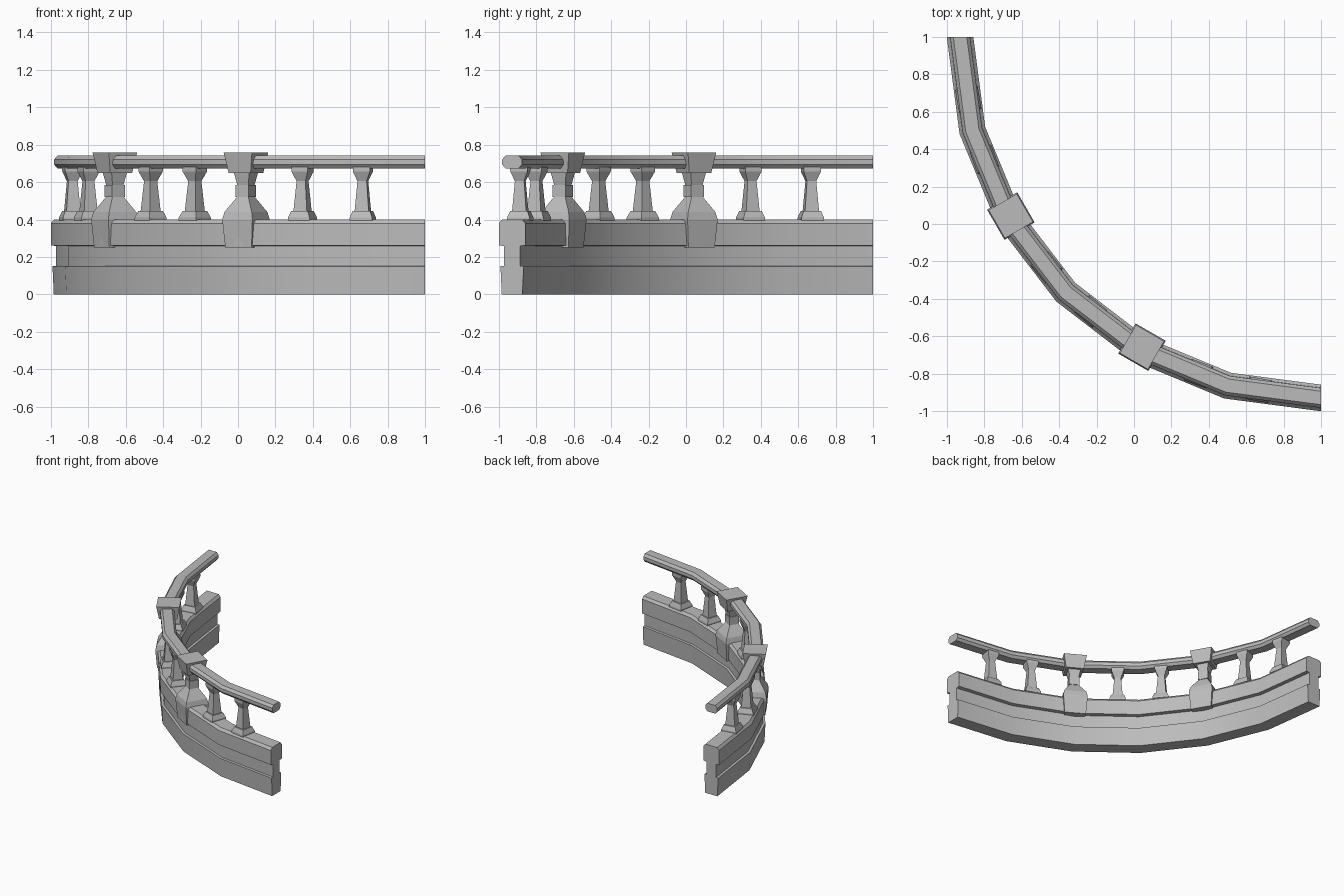
import bpy, bmesh
from math import sin, cos, radians

cube = bpy.data.objects.get("Cube")
if cube:
    bpy.data.objects.remove(cube, do_unlink=True)

stone = bpy.data.materials.new("grey stone")
stone.use_nodes = True
GREY = (0.5, 0.5, 0.5, 1)
stone.diffuse_color = GREY
stone.node_tree.nodes["Principled BSDF"].inputs["Base Color"].default_value = GREY

CENTRE = 1.0        # the arc is centred on x = y = 1
MID = 1.93          # corner radius of the wall's middle line
STAND = 1.915       # radius on which posts and balusters stand


def finish(name, bm, smooth=False):
    bmesh.ops.recalc_face_normals(bm, faces=bm.faces)
    mesh = bpy.data.meshes.new(name)
    bm.to_mesh(mesh)
    bm.free()
    mesh.materials.append(stone)
    obj = bpy.data.objects.new(name, mesh)
    bpy.context.collection.objects.link(obj)
    if smooth:
        bpy.ops.object.select_all(action='DESELECT')
        obj.select_set(True)
        bpy.context.view_layer.objects.active = obj
        bpy.ops.object.shade_smooth_by_angle(angle=radians(30))
    return obj


def swept_arc(name, half_profile, steps=6):
    """Mirror a (half width, height) outline and sweep it round a quarter turn."""
    outline = half_profile + [(-w, z) for w, z in reversed(half_profile)]
    bm = bmesh.new()
    rings = []
    for i in range(steps + 1):
        a = radians(90 * i / steps)
        rings.append([bm.verts.new((CENTRE - (MID + w) * sin(a),
                                    CENTRE - (MID + w) * cos(a), z))
                      for w, z in outline])
    n = len(outline)
    for lo, hi in zip(rings, rings[1:]):
        for j in range(n):
            k = (j + 1) % n
            bm.faces.new((lo[j], lo[k], hi[k], hi[j]))
    bm.faces.new(rings[0])
    bm.faces.new(rings[-1])
    return finish(name, bm, smooth=True)


def square_column(name, levels, degrees):
    """Stack square sections given as (height, side), turned to face the arc."""
    a = radians(degrees)
    bm = bmesh.new()
    rings = []
    for z, side in levels:
        h = side / 2
        rings.append([bm.verts.new((x * h, y * h, z))
                      for x, y in ((-1, -1), (1, -1), (1, 1), (-1, 1))])
    for lo, hi in zip(rings, rings[1:]):
        for j in range(4):
            k = (j + 1) % 4
            bm.faces.new((lo[j], lo[k], hi[k], hi[j]))
    bm.faces.new(rings[0])
    bm.faces.new(rings[-1])
    obj = finish(name, bm)
    obj.location = (CENTRE - STAND * sin(a), CENTRE - STAND * cos(a), 0)
    obj.rotation_euler.z = -a
    return obj


# Curved wall with a recessed band
swept_arc("wall", [(0.055, 0), (0.062, 0.15), (0.043, 0.152), (0.043, 0.258),
                   (0.071, 0.262), (0.071, 0.38), (0.054, 0.4)])

# Eight-sided handrail
swept_arc("handrail", [(0.036, 0.674), (0.053, 0.694), (0.053, 0.721), (0.036, 0.741)])

# Posts with clasping block, flared foot, collar and cap
POST = [(0.25, 0.162), (0.4, 0.186), (0.44, 0.168), (0.52, 0.07),
        (0.52, 0.08), (0.585, 0.08), (0.585, 0.068), (0.65, 0.094),
        (0.65, 0.136), (0.757, 0.174)]
# Slim balusters between the posts
BALUSTER = [(0.395, 0.122), (0.41, 0.122), (0.445, 0.094), (0.445, 0.076),
            (0.605, 0.05), (0.657, 0.093), (0.68, 0.093)]

for degrees in range(10, 90, 10):
    if degrees % 30 == 0:
        square_column(f"post_{degrees}", POST, degrees)
    else:
        square_column(f"baluster_{degrees}", BALUSTER, degrees)
